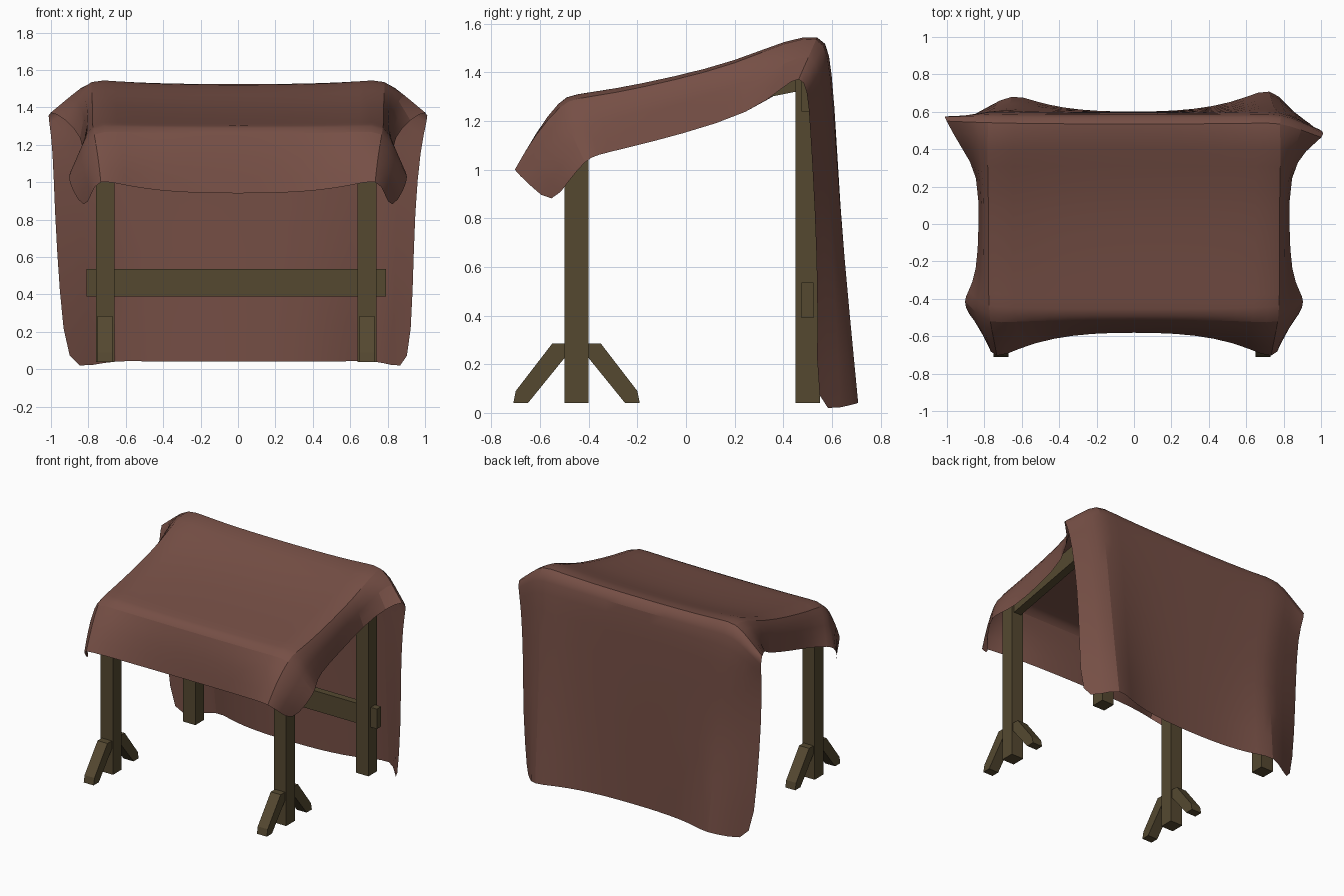
import bpy, bmesh
from math import atan2, hypot
from mathutils import Vector

if "Cube" in bpy.data.objects:
    bpy.data.objects.remove(bpy.data.objects["Cube"])


def material(name, rgb):
    m = bpy.data.materials.new(name)
    m.diffuse_color = (*rgb, 1)
    m.use_nodes = True
    m.node_tree.nodes["Principled BSDF"].inputs["Base Color"].default_value = m.diffuse_color
    return m


WOOD = material("wood", (0.09, 0.066, 0.03))
CLOTH = material("cloth", (0.18, 0.078, 0.06))


def make(name, verts, faces, mat):
    me = bpy.data.meshes.new(name)
    me.from_pydata(verts, [], faces)
    bm = bmesh.new()
    bm.from_mesh(me)
    bmesh.ops.recalc_face_normals(bm, faces=bm.faces)
    bm.to_mesh(me)
    bm.free()
    me.materials.append(mat)
    ob = bpy.data.objects.new(name, me)
    bpy.context.collection.objects.link(ob)
    return ob


def prism(name, profile, x0, x1):
    """Extrude a (y, z) outline from x0 to x1."""
    n = len(profile)
    verts = [(x, y, z) for x in (x0, x1) for y, z in profile]
    faces = [tuple(range(n)), tuple(range(n, 2 * n))]
    faces += [(i, (i + 1) % n, (i + 1) % n + n, i + n) for i in range(n)]
    return make(name, verts, faces, WOOD)


def box(name, x0, x1, y0, y1, z0, z1):
    return prism(name, [(y0, z0), (y1, z0), (y1, z1), (y0, z1)], x0, x1)


# Posts, rafters and splayed feet on both sides
foot = [(-.05, .285), (-.10, .285), (-.25, .09), (-.26, .04), (-.20, .04), (-.05, .225)]
for side, cx in (("left", -.71), ("right", .69)):
    box(f"front_post_{side}", cx - .05, cx + .05, -.5, -.4, .04, 1.26)
    box(f"back_post_{side}", cx - .05, cx + .05, .45, .55, .04, 1.48)
    prism(f"rafter_{side}", [(-.46, 1.14), (.5, 1.33), (.5, 1.46), (-.46, 1.26)], cx - .03, cx + .03)
    for end, s in (("front", 1), ("back", -1)):
        prism(f"foot_{side}_{end}", [(-.45 + s * y, z) for y, z in foot], cx - .04, cx + .04)

# Rails across the back posts
box("lower_back_rail", -.81, .79, .475, .525, .39, .535)
box("upper_back_rail", -.79, .77, .475, .525, 1.24, 1.385)

# Draped cloth: each row is centre (y, z), edge fold (x, y, z), side hem (x, y, z)
rows = [
    (-.58, .94, .75, -.73, 1.02, .82, -.55, .85),
    (-.555, 1.12, .76, -.645, 1.16, .89, -.48, .96),
    (-.51, 1.285, .785, -.52, 1.295, .91, -.41, 1.04),
    (-.48, 1.30, .79, -.46, 1.315, .89, -.37, 1.06),
    (-.30, 1.325, .80, -.30, 1.335, .84, -.26, 1.085),
    (-.05, 1.365, .80, -.05, 1.39, .83, -.02, 1.145),
    (.20, 1.42, .80, .20, 1.455, .83, .27, 1.235),
    (.42, 1.505, .80, .42, 1.55, .92, .40, 1.34),
    (.55, 1.54, .78, .56, 1.565, 1.02, .47, 1.39),
    (.59, 1.48, .80, .59, 1.49, 1.01, .50, 1.33),
    (.595, 1.30, .77, .615, 1.30, .975, .51, 1.18),
    (.60, .85, .75, .645, .85, .945, .53, .85),
    (.60, .42, .74, .69, .42, .935, .545, .42),
    (.60, .04, .73, .735, .045, .915, .53, .0),
]
shift = {8: .11, 9: .08, 10: .03, 13: .02}     # left ear swings back
wider = {10: .015, 11: .035, 12: .02}          # left hem flares a little
spread = (0, .3, .58, .82)
verts = []
for r, (cy, cz, ex, ey, ez, hx, hy, hz) in enumerate(rows):
    centre, edge = Vector((0, cy, cz)), Vector((ex, ey, ez))
    halves = []
    for left in (False, True):
        hem = Vector((hx, hy, hz))
        e = edge.copy()
        if left:
            hem += Vector((wider.get(r, 0), shift.get(r, 0), 0))
            if r > 10:
                e += Vector((-.08, -.035, 0))
        pts = []
        for t in spread:
            p = centre.lerp(e, t ** 3)
            p.x = e.x * t
            pts.append(p)
        pts += [e, e.lerp(hem, .5), hem]
        if left:
            pts = [Vector((-p.x, p.y, p.z)) for p in pts]
        halves.append(pts)
    verts += halves[1][:0:-1] + halves[0]
n = len(verts) // len(rows)
faces = [(r * n + c, r * n + c + 1, (r + 1) * n + c + 1, (r + 1) * n + c)
         for r in range(len(rows) - 1) for c in range(n - 1)]
cloth = make("draped_cloth", verts, faces, CLOTH)
sub = cloth.modifiers.new("soften", 'SUBSURF')
sub.levels = sub.render_levels = 1
bpy.context.view_layer.objects.active = cloth
cloth.select_set(True)
bpy.ops.object.shade_smooth_by_angle()
